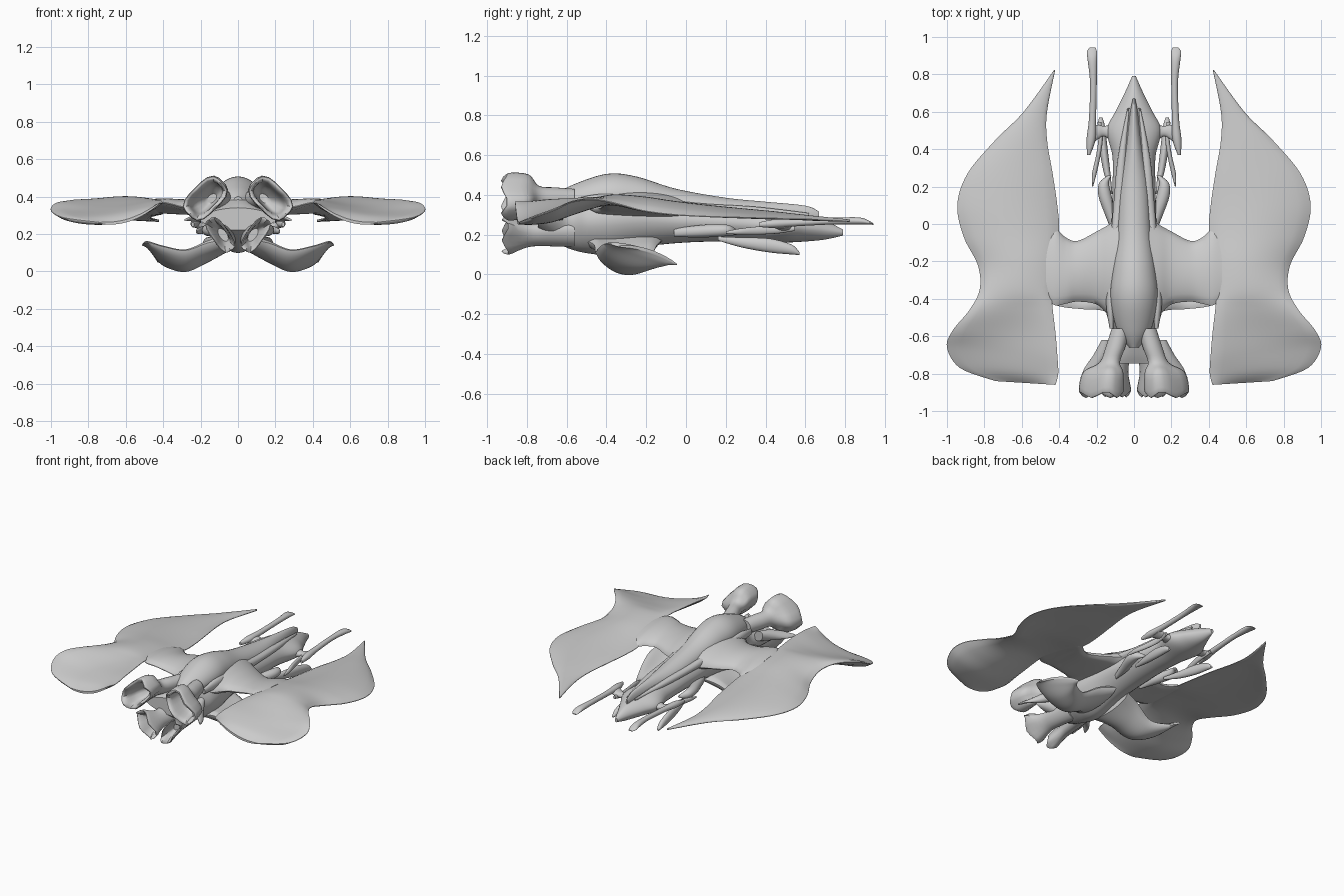
import bpy, bmesh
from math import sin, cos, pi, sqrt, radians, copysign


def smooth(keys, n):
    """Catmull-Rom interpolation of key tuples, n steps per span."""
    out = []
    for i in range(len(keys) - 1):
        p1, p2 = keys[i], keys[i + 1]
        p0 = keys[max(i - 1, 0)]
        p3 = keys[min(i + 2, len(keys) - 1)]
        for k in range(n):
            t = k / n
            out.append(tuple(
                0.5 * (2 * b + (c - a) * t + (2 * a - 5 * b + 4 * c - d) * t * t
                       + (3 * b - a - 3 * c + d) * t ** 3)
                for a, b, c, d in zip(p0, p1, p2, p3)))
    out.append(tuple(keys[-1]))
    return out


def loft(name, rings, mirror=True):
    """Skin closed rings, cap the ends, optionally mirror across x."""
    bm = bmesh.new()
    rows = [[bm.verts.new(p) for p in r] for r in rings]
    n = len(rows[0])
    for a, b in zip(rows, rows[1:]):
        for i in range(n):
            j = (i + 1) % n
            bm.faces.new((a[i], a[j], b[j], b[i]))
    bm.faces.new(rows[0])
    bm.faces.new(rows[-1])
    bmesh.ops.recalc_face_normals(bm, faces=bm.faces)
    me = bpy.data.meshes.new(name)
    bm.to_mesh(me)
    bm.free()
    ob = bpy.data.objects.new(name, me)
    bpy.context.collection.objects.link(ob)
    if mirror:
        ob.modifiers.new("mirror", "MIRROR").use_mirror_merge = False
    bpy.ops.object.select_all(action='DESELECT')
    ob.select_set(True)
    bpy.context.view_layer.objects.active = ob
    bpy.ops.object.shade_smooth_by_angle(angle=radians(45))
    return ob


def blade(name, keys, n=6, m=16):
    """Lens-section sheet. Key: edge A xyz, mid z, edge B xyz, half thickness."""
    rings = []
    for ax, ay, az, mz, bx, by, bz, t in smooth(keys, n):
        def pt(s, side):
            z = az * (1 - s) * (1 - 2 * s) + mz * 4 * s * (1 - s) + bz * s * (2 * s - 1)
            h = t * sqrt(max(0, 4 * s * (1 - s))) + 0.002
            return (ax + (bx - ax) * s, ay + (by - ay) * s, z + side * h)
        rings.append([pt(i / m, 1) for i in range(m + 1)]
                     + [pt(i / m, -1) for i in range(m, -1, -1)])
    return loft(name, rings)


def hull(name, keys, power, n=6, m=32):
    """Centre body. Key: y, half width, bottom z, top z."""
    def se(v):
        return copysign(abs(v) ** power, v)
    rings = []
    for y, w, zb, zt in smooth(keys, n):
        zc, h = (zb + zt) / 2, (zt - zb) / 2
        rings.append([(w * se(cos(2 * pi * i / m)), y, zc + h * se(sin(2 * pi * i / m)))
                      for i in range(m)])
    return loft(name, rings, mirror=False)


def tube(name, keys, n=4, m=20, roll=0, lobes=0.0):
    """Tube along y. Key: x, y, z, radius 1, radius 2, flare amount."""
    c, s = cos(radians(roll)), sin(radians(roll))
    rings = []
    for x, y, z, r1, r2, f in smooth(keys, n):
        ring = []
        for i in range(m):
            a = 2 * pi * i / m
            k = 1 + lobes * f * cos(4 * a + pi)
            u, v = r1 * k * cos(a), r2 * k * sin(a)
            ring.append((x + u * c - v * s, y - 0.015 * f * cos(4 * a), z + u * s + v * c))
        rings.append(ring)
    return loft(name, rings)


# Main hull and upper canopy
hull("main_hull", [
    (-.745, .205, .22, .34), (-.69, .165, .18, .37), (-.59, .105, .13, .41),
    (-.49, .145, .105, .43), (-.38, .15, .10, .44), (-.2, .13, .14, .42),
    (0, .12, .16, .375), (.2, .115, .165, .355), (.36, .115, .16, .34),
    (.5, .145, .16, .32), (.6, .10, .165, .30), (.7, .05, .175, .27),
    (.79, .01, .195, .225)], 1.15)
hull("canopy", [
    (-.66, .03, .32, .40), (-.57, .09, .30, .45), (-.4, .125, .29, .505),
    (-.25, .115, .29, .492), (-.05, .09, .28, .43), (.2, .075, .26, .385),
    (.4, .045, .25, .365), (.6, .02, .25, .345), (.67, .006, .28, .315)], 1.1)

# Raised strakes along both sides of the hull
tube("hull_strake", [
    (.12, -.56, .36, .01, .02, 0), (.125, -.40, .37, .025, .035, 0),
    (.105, -.1, .345, .022, .03, 0), (.08, .1, .33, .03, .025, 0),
    (.065, .35, .32, .022, .02, 0), (.03, .62, .30, .005, .008, 0)])

# Wings: long swept panel and its root
blade("wing", [
    (.42, -.86, .365, .275, .74, -.84, .26, .006),
    (.405, -.80, .365, .28, .93, -.77, .285, .022),
    (.41, -.70, .375, .295, 1.0, -.66, .325, .03),
    (.42, -.58, .38, .325, .97, -.57, .365, .027),
    (.435, -.45, .38, .36, .88, -.46, .375, .024),
    (.44, -.36, .37, .375, .825, -.35, .355, .024),
    (.42, -.2, .345, .365, .835, -.22, .32, .023),
    (.40, -.04, .315, .345, .91, -.07, .30, .021),
    (.41, .1, .305, .33, .945, .1, .29, .018),
    (.435, .27, .30, .315, .89, .27, .285, .016),
    (.465, .45, .29, .30, .74, .45, .28, .014),
    (.465, .6, .28, .285, .59, .6, .28, .012),
    (.422, .82, .27, .27, .426, .825, .27, .004)])
blade("wing_root", [
    (.05, -.52, .33, .35, .05, .06, .32, .07),
    (.13, -.49, .33, .35, .13, .0, .32, .055),
    (.20, -.43, .335, .345, .20, -.04, .315, .04),
    (.30, -.415, .345, .35, .30, -.09, .315, .032),
    (.36, -.425, .36, .355, .36, -.075, .315, .028),
    (.42, -.435, .37, .36, .42, -.03, .318, .022),
    (.47, -.40, .37, .362, .47, -.07, .33, .014)])

# Lower spoon-shaped fins
blade("lower_fin", [
    (.05, -.52, .17, .16, .05, -.12, .17, .05),
    (.16, -.465, .15, .10, .16, -.15, .14, .05),
    (.28, -.455, .11, .04, .28, -.17, .07, .04),
    (.40, -.44, .13, .065, .38, -.12, .055, .033),
    (.49, -.40, .155, .11, .42, -.07, .05, .02),
    (.513, -.34, .14, .12, .43, -.045, .05, .006)])

# Flared hollow nozzles, upper and lower pairs
tube("upper_nozzle", [
    (.07, -.56, .38, .05, .05, 0), (.10, -.66, .385, .055, .05, 0),
    (.13, -.74, .39, .06, .05, 0), (.165, -.80, .395, .125, .075, .7),
    (.175, -.905, .39, .135, .085, 1), (.172, -.90, .39, .11, .06, 1),
    (.16, -.81, .39, .09, .045, .4), (.14, -.75, .39, .03, .02, 0)],
    roll=-45, lobes=.08)
tube("lower_nozzle", [
    (.05, -.56, .20, .07, .05, 0), (.07, -.70, .20, .065, .045, 0),
    (.08, -.79, .195, .065, .04, 0), (.095, -.90, .195, .11, .05, 1),
    (.095, -.895, .195, .09, .035, 1), (.08, -.80, .195, .04, .02, 0)],
    roll=55, lobes=.08)

# Collar spikes under the upper nozzles
tube("collar_spike", [
    (.14, -.62, .31, .03, .04, 0), (.18, -.70, .30, .04, .03, 0),
    (.235, -.77, .29, .035, .012, 0), (.28, -.83, .275, .008, .006, 0)], roll=-35)

# Rear guns with arms, claws and lower blades
tube("gun_barrel", [
    (.242, .37, .25, .008, .012, 0), (.23, .45, .255, .024, .022, 0),
    (.222, .56, .26, .019, .018, 0), (.217, .75, .268, .018, .017, 0),
    (.222, .87, .268, .025, .018, 0), (.225, .92, .26, .027, .01, 0),
    (.222, .943, .252, .016, .003, 0)])
blade("gun_arm", [
    (.09, .40, .24, .24, .09, .56, .24, .03),
    (.15, .465, .235, .235, .15, .525, .235, .018),
    (.19, .455, .24, .24, .19, .53, .24, .018),
    (.23, .42, .25, .25, .23, .53, .25, .015)])
tube("gun_claw", [
    (.222, .20, .21, .003, .006, 0), (.212, .27, .215, .012, .015, 0),
    (.192, .36, .22, .012, .02, 0), (.178, .46, .225, .012, .02, 0),
    (.185, .545, .23, .01, .012, 0)])
tube("lower_blade", [
    (.12, .16, .18, .005, .01, 0), (.145, .28, .16, .018, .025, 0),
    (.165, .42, .145, .022, .035, 0), (.175, .53, .125, .018, .025, 0),
    (.178, .57, .105, .008, .008, 0)])

# Side cowls behind the wing roots
tube("side_cowl", [
    (.10, -.06, .21, .01, .02, 0), (.125, .05, .215, .03, .03, 0),
    (.155, .15, .22, .035, .032, 0), (.16, .22, .22, .026, .026, 0),
    (.13, .26, .21, .01, .01, 0)])
